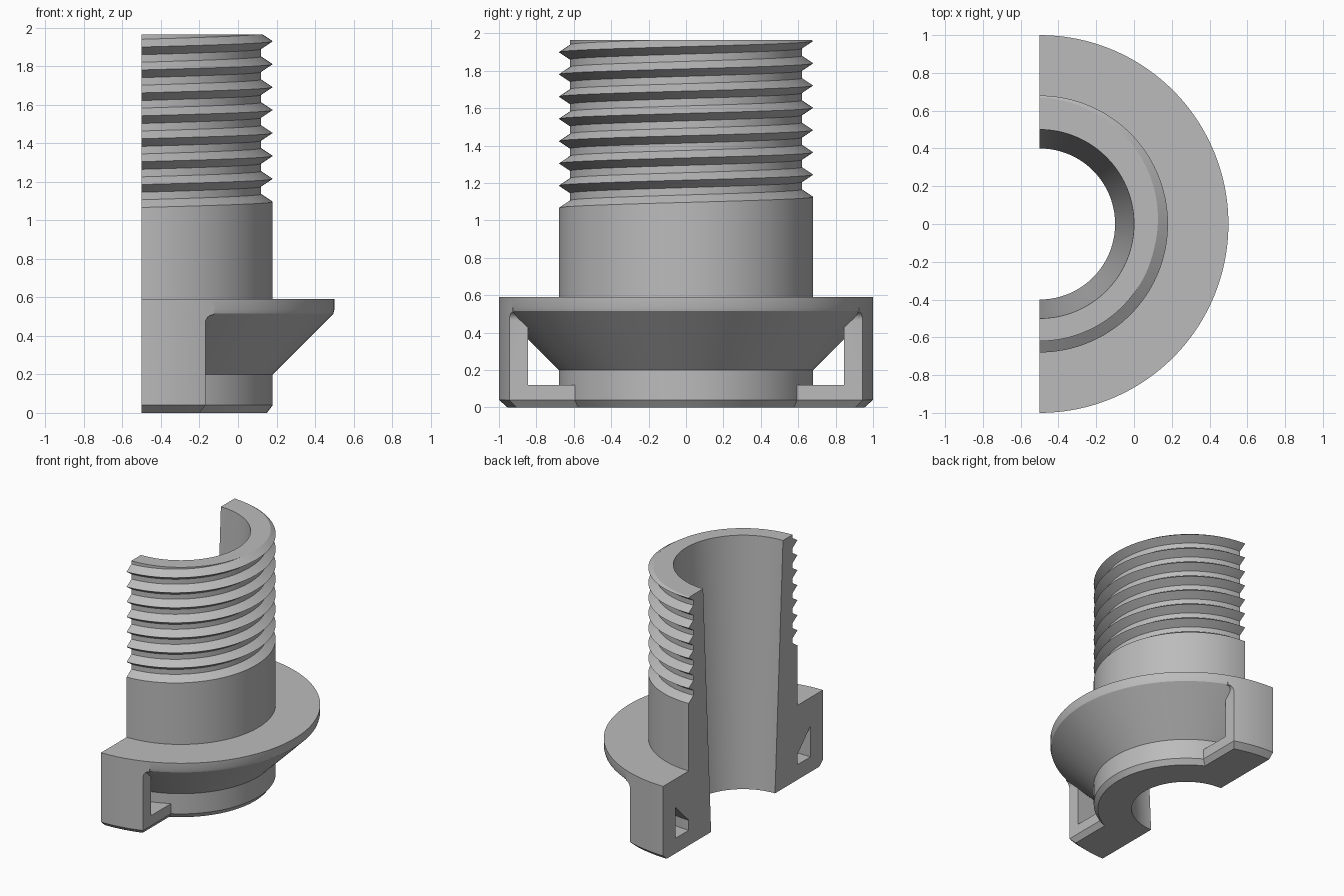
import bpy, bmesh, math

AXIS_X = -0.5      # the turning axis stands in the section plane
TOP = 1.965
PITCH = 0.119
ROOT, CREST = 0.62, 0.68

if "Cube" in bpy.data.objects:
    bpy.data.objects.remove(bpy.data.objects["Cube"], do_unlink=True)

grey = bpy.data.materials.new("plain grey")
grey.use_nodes = True
colour = (0.5, 0.5, 0.5, 1)
grey.diffuse_color = colour
grey.node_tree.nodes["Principled BSDF"].inputs["Base Color"].default_value = colour


def finish(name, bm):
    bmesh.ops.recalc_face_normals(bm, faces=bm.faces)
    mesh = bpy.data.meshes.new(name)
    bm.to_mesh(mesh)
    bm.free()
    mesh.materials.append(grey)
    ob = bpy.data.objects.new(name, mesh)
    bpy.context.collection.objects.link(ob)
    return ob


def sweep(name, profile, steps=90, reach=100):
    """Turn a closed (radius, z) profile, which may vary with the angle."""
    bm = bmesh.new()
    rings = []
    for i in range(steps + 1):
        a = math.radians(-reach + 2 * reach * i / steps)
        rings.append([bm.verts.new((AXIS_X + r * math.cos(a), r * math.sin(a), z))
                      for r, z in profile(a)])
    for a, b in zip(rings, rings[1:]):
        for j in range(len(a)):
            k = (j + 1) % len(a)
            bm.faces.new((a[j], a[k], b[k], b[j]))
    bm.faces.new(rings[0])
    bm.faces.new(rings[-1])
    return finish(name, bm)


def prism(name, outline, half_width):
    """Extrude an (x, z) outline along y, centred."""
    bm = bmesh.new()
    face = bm.faces.new([bm.verts.new((x, -half_width, z)) for x, z in outline])
    new = bmesh.ops.extrude_face_region(bm, geom=[face])["geom"]
    bmesh.ops.translate(bm, vec=(0, 2 * half_width, 0),
                        verts=[v for v in new if isinstance(v, bmesh.types.BMVert)])
    return finish(name, bm)


def box(name, x0, x1, z0, z1, half_width):
    return prism(name, [(x0, z0), (x1, z0), (x1, z1), (x0, z1)], half_width)


def combine(ob, other, operation):
    mod = ob.modifiers.new(operation, 'BOOLEAN')
    mod.operation = operation
    mod.solver = 'EXACT'
    mod.object = other
    bpy.context.view_layer.objects.active = ob
    bpy.ops.object.modifier_apply(modifier=mod.name)
    bpy.data.objects.remove(other, do_unlink=True)


# Tube with tapered bore, conical flange and helical thread
def body_profile(angle):
    rise = PITCH * angle / math.tau
    pts = [(0.4, 0), (0.65, 0), (CREST, 0.04), (CREST, 0.2),
           (0.98, 0.5), (0.995, 0.515), (1, 0.535), (1, 0.59), (CREST, 0.59)]
    for n in range(-1, 8):
        z = 1.215 + n * PITCH + rise
        if n >= 0:
            pts.append((ROOT, z - 0.04))
        pts += [(CREST, z), (ROOT, z + 0.04)]
    return pts + [(ROOT, 2.15), (0.4 + 0.1 * 2.15 / TOP, 2.15)]


fitting = sweep("threaded_flange_fitting", body_profile)

# Two upright legs under the flange, with feet and windows
legs = sweep("legs", lambda a: [(0.58, 0), (0.955, 0), (1, 0.04), (1, 0.56), (0.58, 0.56)])
side = [(-0.8, -0.1), (-0.2, -0.1), (-0.2, 0), (-0.17, 0.04)]
for i in range(7):
    t = math.radians(15 * i)
    side.append((-0.125 - 0.045 * math.cos(t), 0.465 + 0.045 * math.sin(t)))
side += [(-0.125, 0.555), (-0.8, 0.555)]
combine(legs, prism("leg_outline", side, 1.2), 'INTERSECT')
combine(legs, box("window", -0.9, 0.2, 0.12, 0.6, 0.845), 'DIFFERENCE')
combine(fitting, legs, 'UNION')

# Section plane and flat top
combine(fitting, box("trim", AXIS_X, 1, -0.5, TOP, 1.5), 'INTERSECT')

bpy.ops.object.select_all(action='DESELECT')
fitting.select_set(True)
bpy.context.view_layer.objects.active = fitting
bpy.ops.object.shade_smooth_by_angle(angle=math.radians(25))
